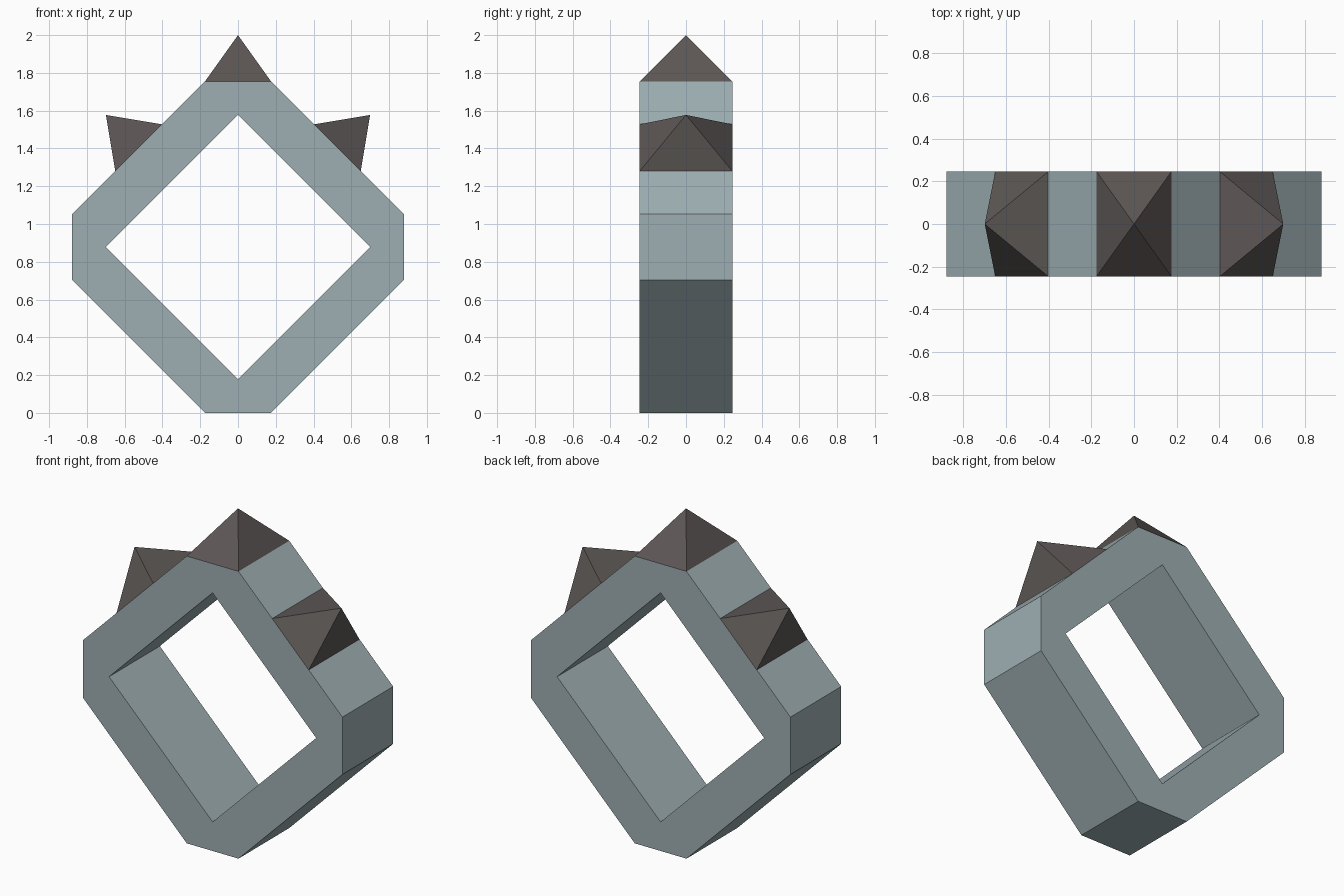
import bpy, bmesh, math
from mathutils import Vector

if "Cube" in bpy.data.objects:
    bpy.data.objects.remove(bpy.data.objects["Cube"])

HALF_DEPTH = 0.245   # half thickness along y
CENTRE_Z = 0.8775    # middle of the ring
OUT, FLAT, HOLE = 0.8775, 0.175, 0.70


def material(name, rgb):
    m = bpy.data.materials.new(name)
    m.diffuse_color = (*rgb, 1)
    m.use_nodes = True
    m.node_tree.nodes["Principled BSDF"].inputs["Base Color"].default_value = m.diffuse_color
    return m


band_grey = material("pale blue grey", (0.345, 0.43, 0.45))
spike_grey = material("dark warm grey", (0.107, 0.094, 0.09))


def add_object(name, bm, mat):
    bmesh.ops.recalc_face_normals(bm, faces=bm.faces)
    mesh = bpy.data.meshes.new(name)
    bm.to_mesh(mesh)
    bm.free()
    mesh.materials.append(mat)
    ob = bpy.data.objects.new(name, mesh)
    bpy.context.collection.objects.link(ob)
    return ob


# Ring band: diamond with clipped corners outside, sharp diamond hole inside
bm = bmesh.new()
outer, inner = [], []
for k in range(4):
    a = k * math.pi / 2
    d = Vector((math.cos(a), 0, math.sin(a)))
    t = Vector((-d.z, 0, d.x))
    mid = Vector((0, -HALF_DEPTH, CENTRE_Z))
    inner.append(bm.verts.new(mid + d * HOLE))
    outer.append([bm.verts.new(mid + d * OUT + t * s) for s in (-FLAT, FLAT)])
front = []
for k in range(4):
    n = (k + 1) % 4
    front.append(bm.faces.new((inner[k], outer[k][0], outer[k][1])))
    front.append(bm.faces.new((inner[k], outer[k][1], outer[n][0], inner[n])))
ext = bmesh.ops.extrude_face_region(bm, geom=front, use_keep_orig=True)
back = [v for v in ext["geom"] if isinstance(v, bmesh.types.BMVert)]
bmesh.ops.translate(bm, verts=back, vec=(0, 2 * HALF_DEPTH, 0))
add_object("ring_band", bm, band_grey)


# Pyramid spikes, open at the base where they sit on the band
def spike(name, location, tilt):
    bm = bmesh.new()
    w, d = FLAT, HALF_DEPTH
    base = [bm.verts.new((x, y, 0)) for x, y in ((-w, -d), (w, -d), (w, d), (-w, d))]
    tip = bm.verts.new((0, 0, 0.245))
    for i in range(4):
        bm.faces.new((base[i], base[(i + 1) % 4], tip))
    ob = add_object(name, bm, spike_grey)
    ob.location = location
    ob.rotation_euler.y = tilt


spike("top_spike", (0, 0, 2 * CENTRE_Z), 0)
for side, name in ((-1, "left_spike"), (1, "right_spike")):
    spike(name, (side * 0.526, 0, 1.404), side * math.pi / 4)
